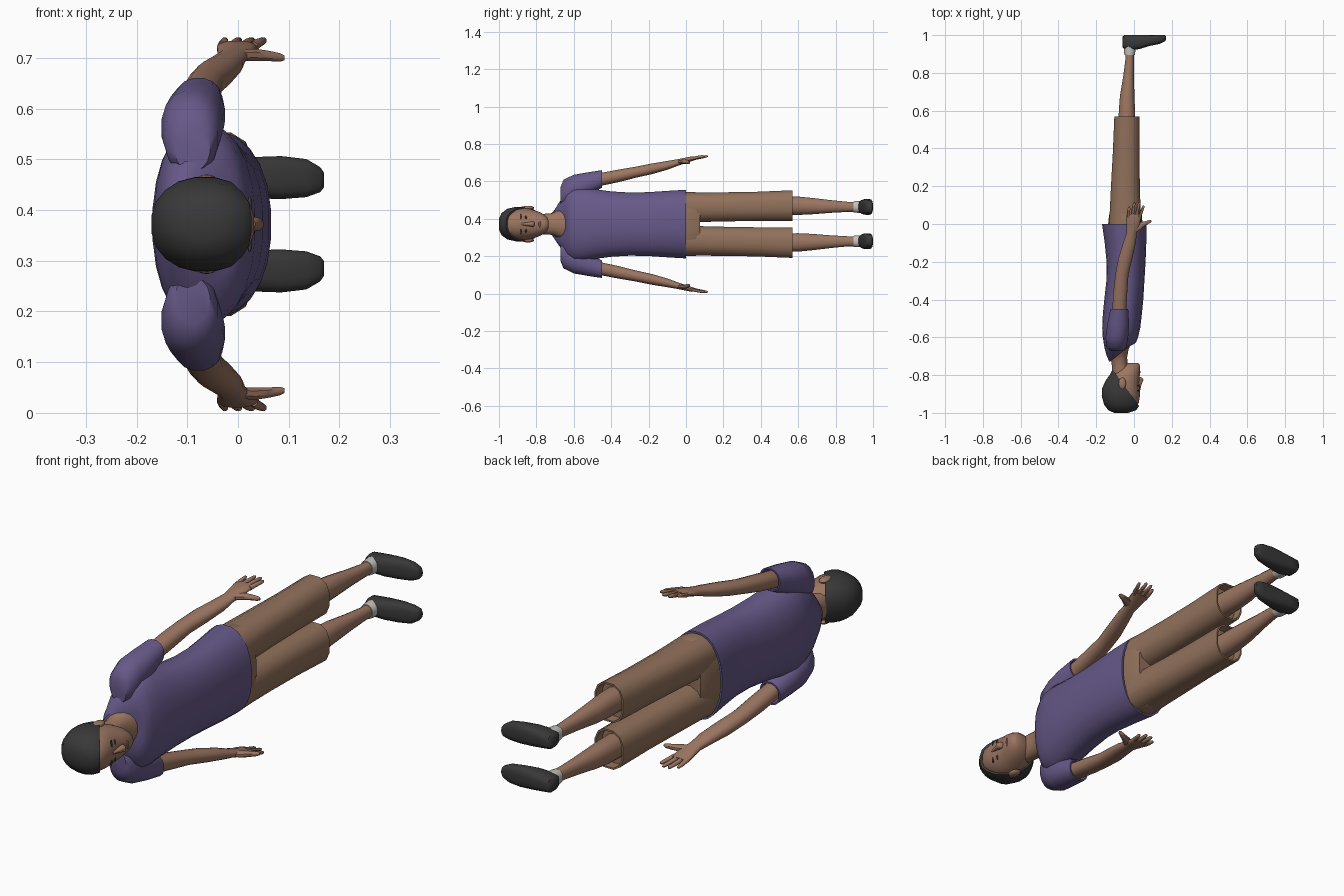
import bpy, bmesh, math
from mathutils import Vector, Matrix

MID = 0.372  # height of the body's plane of symmetry


def material(name, rgb):
    m = bpy.data.materials.new(name)
    m.diffuse_color = (*rgb, 1)
    return m


SKIN = material("brown skin", (0.33, 0.18, 0.12))
SHIRT = material("purple cloth", (0.135, 0.10, 0.25))
SHORTS = material("tan cloth", (0.285, 0.165, 0.105))
DARK = material("charcoal", (0.04, 0.04, 0.04))
SOCK = material("light grey", (0.55, 0.53, 0.51))
LIPS = material("dark brown lips", (0.22, 0.10, 0.075))


def loft(bm, rings, axis="y", n=16, e=2.2):
    """Rings: position, low, high, side centre, side radius, optional tilt."""
    loops = []
    for a, lo, hi, wc, wr, *tilt in rings:
        loop = []
        for i in range(n):
            t = 2 * math.pi * (i + 0.5) / n
            c, s = math.cos(t), math.sin(t)
            u = math.copysign(abs(c) ** (2 / e), c)
            v = math.copysign(abs(s) ** (2 / e), s)
            d = (lo + hi) / 2 + (hi - lo) / 2 * u
            p = a + (tilt[0] * u if tilt else 0)
            co = (d, p, wc + wr * v) if axis == "y" else (p, d, wc + wr * v)
            loop.append(bm.verts.new(co))
        loops.append(loop)
    for A, B in zip(loops, loops[1:]):
        for i in range(n):
            j = (i + 1) % n
            bm.faces.new((A[i], A[j], B[j], B[i]))
    bm.faces.new(loops[0])
    bm.faces.new(loops[-1])


def ball(bm, loc, scale):
    mat = Matrix.Translation(loc) @ Matrix.Diagonal((*scale, 1))
    bmesh.ops.create_uvsphere(bm, u_segments=12, v_segments=8, radius=1, matrix=mat)


def finish(name, bm, mat, mirror=False):
    bmesh.ops.recalc_face_normals(bm, faces=bm.faces)
    me = bpy.data.meshes.new(name)
    bm.to_mesh(me)
    bm.free()
    me.materials.append(mat)
    ob = bpy.data.objects.new(name, me)
    ob.location.z = MID
    bpy.context.collection.objects.link(ob)
    if mirror:
        mod = ob.modifiers.new("mirror", "MIRROR")
        mod.use_axis = (False, False, True)
        mod.use_mirror_merge = False
    return ob


def part(name, mat, rings, mirror=False, **kw):
    bm = bmesh.new()
    loft(bm, rings, **kw)
    return finish(name, bm, mat, mirror)


# Shirt body with a scooped collar and open hem
part("shirt_body", SHIRT, [
    (-.685, -.130, -.015, 0, .078, .045), (-.668, -.145, .000, 0, .120, .032),
    (-.640, -.157, .012, 0, .170, .015), (-.60, -.166, .022, 0, .198),
    (-.55, -.169, .034, 0, .198), (-.48, -.166, .042, 0, .187),
    (-.40, -.158, .050, 0, .176), (-.30, -.147, .056, 0, .170),
    (-.20, -.146, .062, 0, .172), (-.10, -.156, .066, 0, .179),
    (0, -.170, .066, 0, .185), (0, -.162, .058, 0, .177), (-.04, -.160, .056, 0, .176),
], n=24)

# Short sleeves
part("shirt_sleeve", SHIRT, [
    (-.672, -.125, -.055, .150, .045), (-.655, -.145, -.040, .168, .070),
    (-.60, -.152, -.030, .190, .075), (-.53, -.142, -.025, .215, .062),
    (-.45, -.126, -.030, .241, .048), (-.45, -.120, -.036, .241, .042),
    (-.48, -.118, -.038, .234, .040)], True)

# Bare arms and palms
part("arm", SKIN, [
    (-.50, -.115, -.040, .230, .034), (-.45, -.115, -.040, .240, .035),
    (-.36, -.110, -.035, .258, .034), (-.27, -.100, -.029, .277, .030),
    (-.18, -.083, -.008, .296, .029), (-.10, -.058, .010, .314, .024),
    (-.045, -.040, .016, .329, .018), (-.01, -.041, .030, .338, .016),
    (.03, -.042, .037, .349, .013), (.052, -.038, .036, .352, .009)], True)

# Four fingers and a thumb
bm = bmesh.new()
for x0, x1, tip in ((-.031, -.026, .093), (-.011, .001, .116), (.010, .027, .117), (.029, .050, .099)):
    xm, ym = (x0 + x1) / 2, (.035 + tip) / 2
    loft(bm, [(.035, x0 - .010, x0 + .010, .350, .010), (ym, xm - .009, xm + .009, .357, .009),
              (tip - .008, x1 - .007, x1 + .007, .362, .007), (tip, x1 - .003, x1 + .003, .363, .003)], n=8)
loft(bm, [(.005, -.050, -.005, .333, .012), (.035, -.030, .010, .334, .013),
          (.060, -.010, .016, .332, .011), (.083, .004, .022, .329, .009),
          (.092, .010, .020, .328, .005)], axis="x", n=8)
finish("fingers", bm, SKIN, True)

# Neck and the skin inside the collar
part("neck", SKIN, [
    (-.82, -.115, -.020, 0, .055), (-.76, -.118, -.030, 0, .056),
    (-.72, -.119, -.036, 0, .058, .015), (-.695, -.122, -.028, 0, .066, .030),
    (-.672, -.126, -.014, 0, .077, .043), (-.64, -.126, -.014, 0, .077, .043)])

# Head
part("head", SKIN, [
    (-.990, -.100, -.025, 0, .030), (-.975, -.130, .010, 0, .055),
    (-.945, -.155, .027, 0, .076), (-.905, -.165, .033, 0, .086),
    (-.870, -.162, .031, 0, .087), (-.840, -.150, .028, 0, .083),
    (-.810, -.128, .031, 0, .075), (-.780, -.105, .033, 0, .064),
    (-.757, -.080, .033, 0, .050), (-.742, -.055, .029, 0, .035),
    (-.735, -.030, .018, 0, .020)], n=20)

# Hair cap, cut along a slanted hairline
bm = bmesh.new()
loft(bm, [
    (-1.0, -.105, -.030, 0, .030), (-.986, -.137, .012, 0, .060),
    (-.955, -.160, .033, 0, .083), (-.910, -.172, .040, 0, .093),
    (-.870, -.170, .038, 0, .094), (-.830, -.152, .030, 0, .088),
    (-.795, -.127, .020, 0, .074), (-.770, -.115, .010, 0, .060)], n=20)
cut = bmesh.ops.bisect_plane(bm, geom=bm.verts[:] + bm.edges[:] + bm.faces[:],
                             plane_co=(.032, -.970, 0), plane_no=Vector((.185, .135, 0)).normalized(),
                             clear_outer=True)
bmesh.ops.holes_fill(bm, edges=[g for g in cut["geom_cut"] if isinstance(g, bmesh.types.BMEdge)])
finish("hair", bm, DARK)

# Face details
part("nose", SKIN, [
    (-.880, .018, .034, 0, .006), (-.850, .018, .040, 0, .009),
    (-.825, .016, .051, 0, .014), (-.815, .016, .046, 0, .015), (-.810, .018, .036, 0, .010)], n=10)
bm = bmesh.new()
ball(bm, (-.062, -.845, .087), (.020, .033, .011))
finish("ear", bm, SKIN, True)
bm = bmesh.new()
ball(bm, (.021, -.856, .034), (.005, .005, .013))
finish("eye", bm, DARK, True)
bm = bmesh.new()
ball(bm, (.023, -.882, .036), (.005, .004, .019))
finish("eyebrow", bm, DARK, True)
bm = bmesh.new()
ball(bm, (.024, -.783, 0), (.012, .008, .024))
finish("lips", bm, LIPS)

# Shorts: hips and two wide open legs
part("shorts_hips", SHORTS, [
    (-.06, -.145, .048, 0, .170), (0, -.138, .046, 0, .172),
    (.05, -.132, .042, 0, .172), (.075, -.122, .034, 0, .160)], n=24, e=2.5)
part("shorts_leg", SHORTS, [
    (-.02, -.135, .042, .088, .084), (.08, -.130, .037, .090, .081),
    (.20, -.124, .033, .092, .080), (.38, -.114, .031, .095, .080),
    (.57, -.106, .032, .099, .084), (.57, -.099, .025, .099, .077),
    (.53, -.097, .023, .099, .075)], True, n=12, e=2.5)

# Bare lower legs
part("lower_leg", SKIN, [
    (.50, -.085, .010, .099, .050), (.60, -.081, .006, .098, .050),
    (.68, -.075, .003, .096, .044), (.78, -.058, .000, .094, .034),
    (.87, -.046, .000, .092, .027), (.94, -.044, .002, .092, .027)], True)

# Socks and shoes
part("sock", SOCK, [
    (.895, -.051, .005, .092, .030), (.915, -.054, .008, .092, .032),
    (.95, -.055, .010, .092, .032)], True)
part("shoe", DARK, [
    (-.062, .938, .990, .092, .018), (-.052, .926, 1.0, .092, .031),
    (-.010, .920, 1.0, .092, .037), (.030, .926, 1.0, .092, .041),
    (.085, .943, 1.0, .092, .043), (.135, .953, 1.0, .091, .038),
    (.162, .966, 1.0, .088, .025), (.170, .975, .995, .087, .014)],
    True, axis="x", n=16, e=3)

# Smooth shading with crisp hems and soles
for ob in bpy.context.scene.objects:
    ob.select_set(True)
    bpy.context.view_layer.objects.active = ob
bpy.ops.object.shade_smooth_by_angle(angle=math.radians(45))
